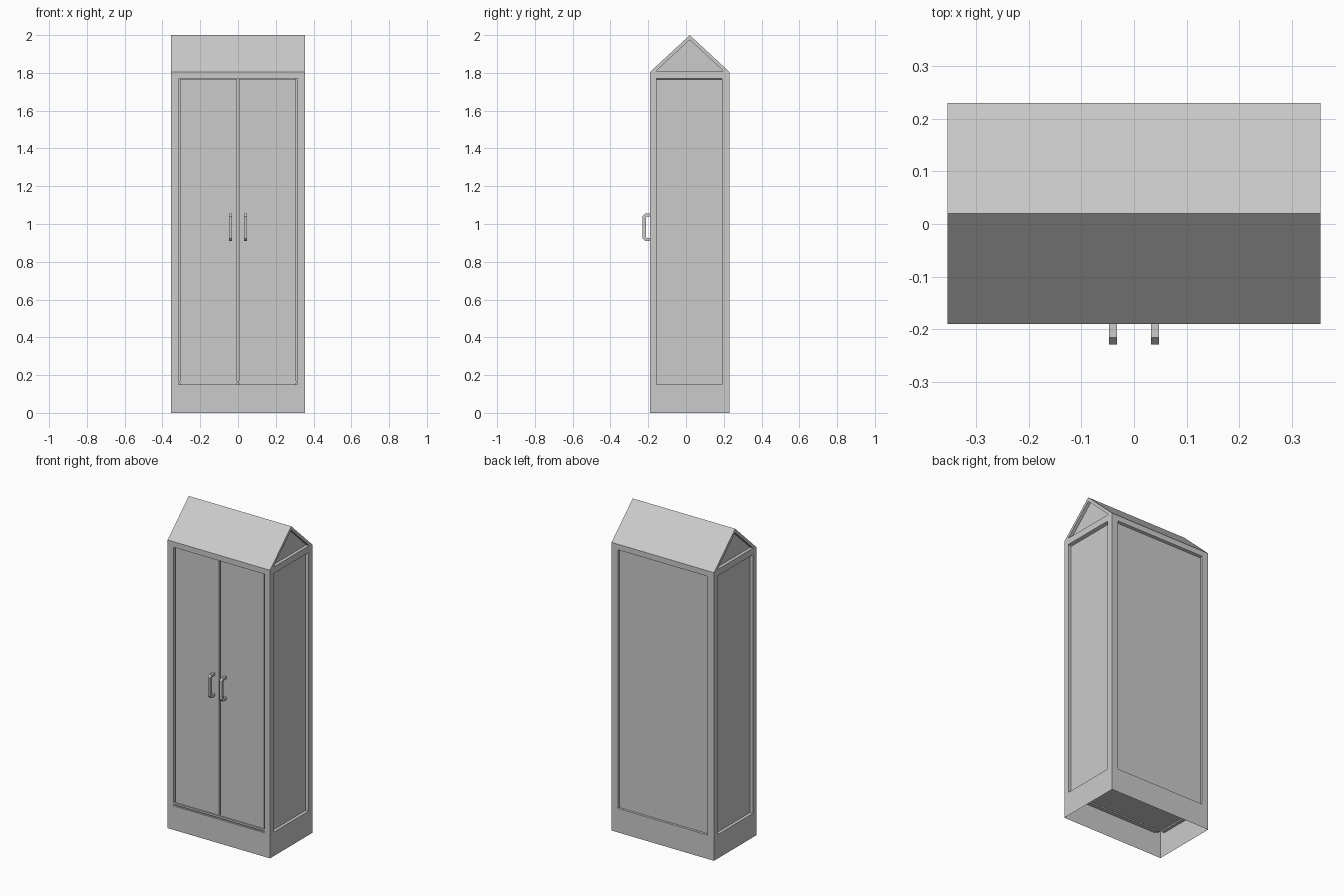
import bpy, bmesh
from mathutils import Vector

if "Cube" in bpy.data.objects:
    bpy.data.objects.remove(bpy.data.objects["Cube"])

W, Y0, Y1 = 0.355, -0.19, 0.23      # half width, front, back
EAVE, TOP, YM = 1.805, 2.0, 0.02    # eave height, ridge height, ridge y
LO, HI = 0.15, 1.77                 # panel opening


def make(name, build):
    bm = bmesh.new()
    build(bm)
    bmesh.ops.remove_doubles(bm, verts=bm.verts, dist=1e-5)
    bmesh.ops.recalc_face_normals(bm, faces=bm.faces)
    me = bpy.data.meshes.new(name)
    bm.to_mesh(me)
    bm.free()
    ob = bpy.data.objects.new(name, me)
    bpy.context.collection.objects.link(ob)
    return ob


def face(bm, pts):
    bm.faces.new([bm.verts.new(p) for p in pts])


def recess(bm, outer, inner, push, drop=0.0):
    """Frame around an opening, opening walls and a sunken panel."""
    outer, inner = [Vector(p) for p in outer], [Vector(p) for p in inner]
    zmax = max(p.z for p in inner)
    deep = [p + Vector(push) - Vector((0, 0, drop if p.z == zmax else 0)) for p in inner]
    n = len(outer)
    for i in range(n):
        j = (i + 1) % n
        face(bm, (outer[i], outer[j], inner[j], inner[i]))
        face(bm, (inner[i], inner[j], deep[j], deep[i]))
    face(bm, deep)


def box(bm, x0, x1, y0, y1, z0, z1):
    geom = bmesh.ops.create_cube(bm, size=1)
    for v in geom["verts"]:
        v.co = ((x0 + x1) / 2 + v.co.x * (x1 - x0),
                (y0 + y1) / 2 + v.co.y * (y1 - y0),
                (z0 + z1) / 2 + v.co.z * (z1 - z0))


def xz(y, x, z0, z1):
    return [(-x, y, z0), (x, y, z0), (x, y, z1), (-x, y, z1)]


def yz(x, y0, y1, z0, z1):
    return [(x, y0, z0), (x, y1, z0), (x, y1, z1), (x, y0, z1)]


def cabinet(bm):
    # front opening and back panel
    recess(bm, xz(Y0, W, 0, EAVE), xz(Y0, 0.315, LO, HI), (0, 0.025, 0))
    recess(bm, xz(Y1, W, 0, EAVE), xz(Y1, 0.31, LO, HI), (0, -0.015, 0), 0.005)
    # side panels and gables
    for s in (-1, 1):
        x = s * W
        push = (-s * 0.02, 0, 0)
        recess(bm, yz(x, Y0, Y1, 0, EAVE), yz(x, -0.155, 0.19, LO, HI), push, 0.006)
        recess(bm, [(x, Y0, EAVE), (x, Y1, EAVE), (x, YM, TOP)],
               [(x, -0.157, 1.811), (x, 0.197, 1.811), (x, YM, 1.975)], push)
    # roof slopes
    for y in (Y0, Y1):
        face(bm, [(-W, y, EAVE), (W, y, EAVE), (W, YM, TOP), (-W, YM, TOP)])


make("cabinet_shell", cabinet)

# floor above the open plinth
make("floor", lambda bm: box(bm, -W + 0.02, W - 0.02, Y0 + 0.002, Y1 - 0.015, 0.158, 0.17))

# C-shaped pull handle profile in y, z
HANDLE = [(-0.175, 0.91), (-0.216, 0.91), (-0.229, 0.924), (-0.229, 1.041),
          (-0.216, 1.055), (-0.175, 1.055), (-0.175, 1.04), (-0.208, 1.04),
          (-0.213, 1.034), (-0.213, 0.931), (-0.208, 0.925), (-0.175, 0.925)]


def handle(bm, x):
    f = bm.faces.new([bm.verts.new((x - 0.008, y, z)) for y, z in HANDLE])
    ext = bmesh.ops.extrude_face_region(bm, geom=[f], use_keep_orig=True)
    moved = [v for v in ext["geom"] if isinstance(v, bmesh.types.BMVert)]
    bmesh.ops.translate(bm, verts=moved, vec=(0.016, 0, 0))


# doors and handles
for s, side in ((-1, "left"), (1, "right")):
    a, b = sorted((s * 0.005, s * 0.308))
    make(side + "_door", lambda bm: box(bm, a, b, -0.181, -0.167, LO + 0.001, HI - 0.003))
    make(side + "_handle", lambda bm: handle(bm, s * 0.04))
